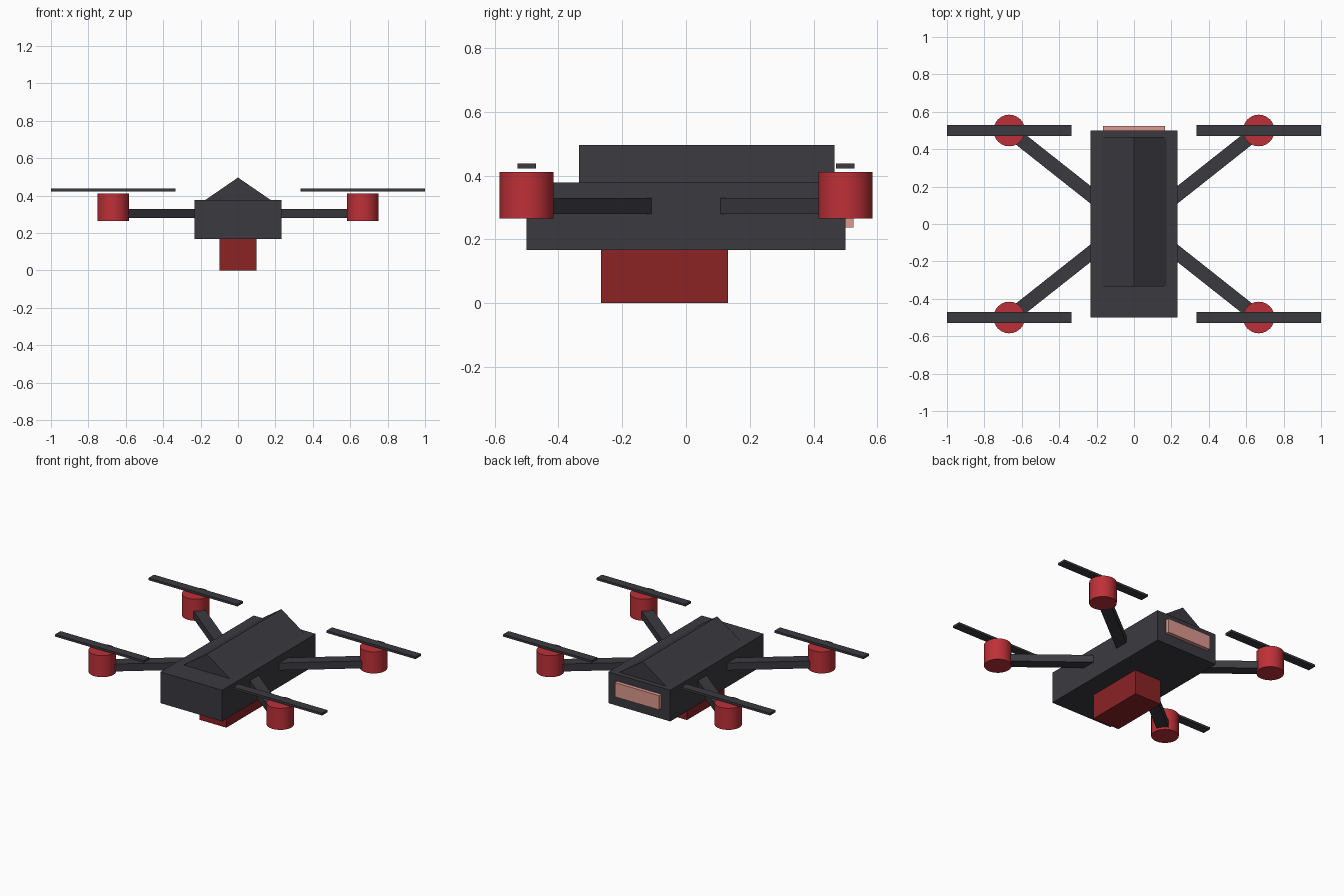
import bpy, bmesh, math
from mathutils import Vector

if "Cube" in bpy.data.objects:
    bpy.data.objects.remove(bpy.data.objects["Cube"])


def srgb(r, g, b):
    lin = [((c / 255 + 0.055) / 1.055) ** 2.4 for c in (r, g, b)]
    return (*lin, 1.0)


def material(name, rgb):
    m = bpy.data.materials.new(name)
    m.diffuse_color = srgb(*rgb)
    m.use_nodes = True
    m.node_tree.nodes["Principled BSDF"].inputs["Base Color"].default_value = m.diffuse_color
    return m


CHARCOAL = material("charcoal", (58, 58, 64))
RED = material("bright_red", (190, 48, 56))
DARK_RED = material("dark_red", (139, 35, 37))
PINK = material("pale_pink", (220, 152, 142))


def box(name, lo, hi, mat):
    """Box spanning two opposite corners."""
    lo, hi = Vector(lo), Vector(hi)
    bpy.ops.mesh.primitive_cube_add(size=1, location=(lo + hi) / 2)
    ob = bpy.context.object
    ob.name = name
    ob.scale = hi - lo
    bpy.ops.object.transform_apply(location=False, rotation=False, scale=True)
    ob.data.materials.append(mat)
    return ob


# Main body, underslung battery box and rear lamp
box("body", (-0.232, -0.5, 0.167), (0.232, 0.5, 0.378), CHARCOAL)
box("battery_box", (-0.1, -0.267, 0), (0.1, 0.132, 0.167), DARK_RED)
box("rear_lamp", (-0.166, 0.5, 0.237), (0.166, 0.525, 0.333), PINK)

# Ridged roof: triangular profile extruded along y
bm = bmesh.new()
tri = [bm.verts.new((x, -0.335, z))
       for x, z in ((-0.173, 0.378), (0.173, 0.378), (0, 0.497))]
end = bmesh.ops.extrude_face_region(bm, geom=[bm.faces.new(tri)])["geom"]
bmesh.ops.translate(bm, vec=(0, 0.8, 0),
                    verts=[v for v in end if isinstance(v, bmesh.types.BMVert)])
bmesh.ops.recalc_face_normals(bm, faces=bm.faces)
mesh = bpy.data.meshes.new("roof")
bm.to_mesh(mesh)
bm.free()
mesh.materials.append(CHARCOAL)
bpy.context.collection.objects.link(bpy.data.objects.new("roof", mesh))

# Four rotor assemblies: arm, motor, propeller
for sx, side in ((-1, "left"), (1, "right")):
    for sy, end in ((-1, "front"), (1, "rear")):
        tag = f"{end}_{side}"
        hub = Vector((sx * 0.667, sy * 0.5, 0))

        # Arm from inside the body to the motor
        root = Vector((sx * 0.17, sy * 0.107, 0))
        d = hub - root
        half = d.length / 2
        arm = box("arm_" + tag, (-half, -0.037, -0.025), (half, 0.037, 0.025), CHARCOAL)
        arm.location = (root + hub) / 2 + Vector((0, 0, 0.305))
        arm.rotation_euler.z = math.atan2(d.y, d.x)

        # Motor
        bpy.ops.mesh.primitive_cylinder_add(
            vertices=24, radius=0.0845, depth=0.146, location=hub + Vector((0, 0, 0.338)))
        motor = bpy.context.object
        motor.name = "motor_" + tag
        motor.data.materials.append(RED)
        bpy.ops.object.shade_smooth_by_angle(angle=math.radians(35))

        # Propeller blade
        box("propeller_" + tag, hub + Vector((-0.333, -0.029, 0.423)),
            hub + Vector((0.333, 0.029, 0.438)), CHARCOAL)
